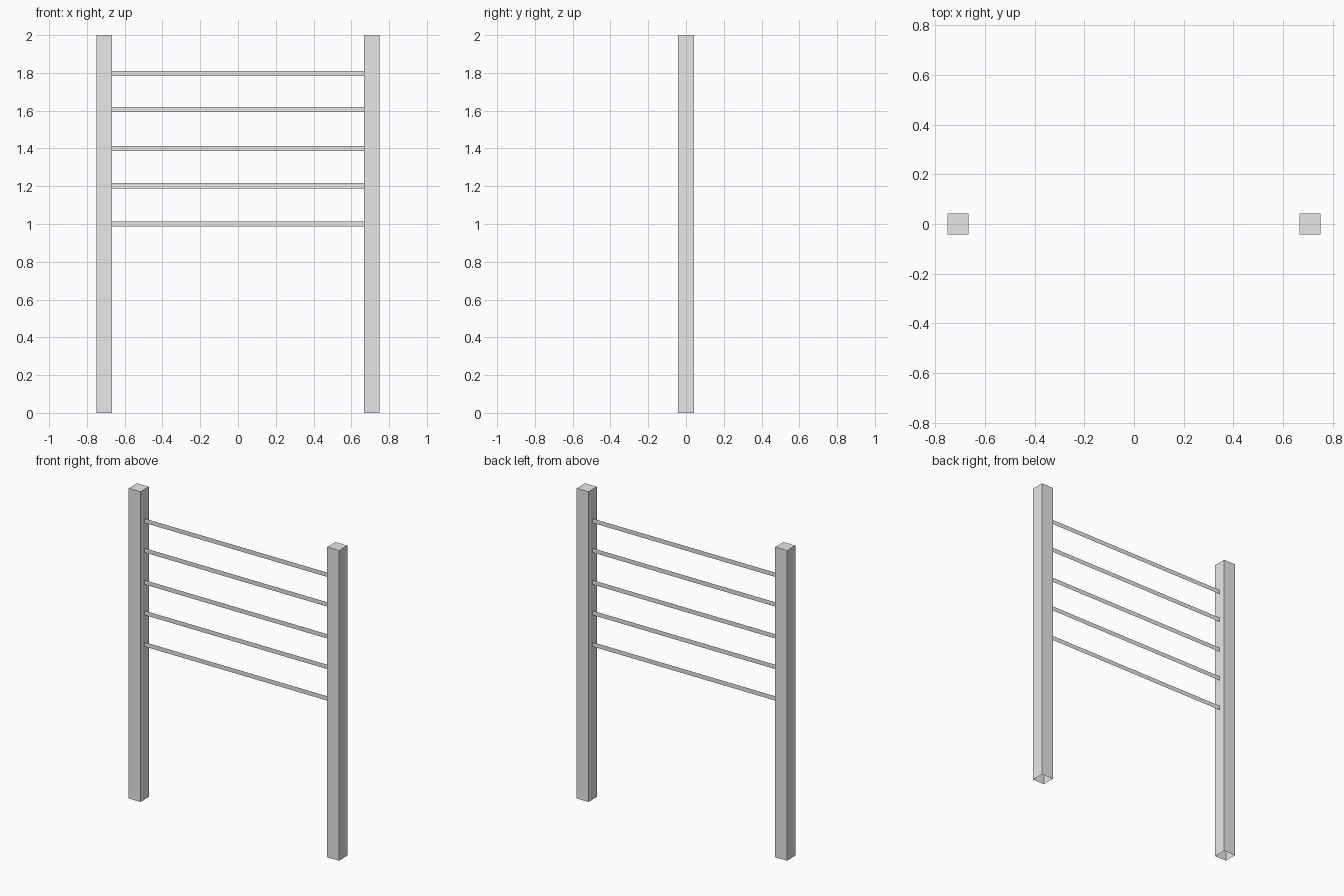
import bpy
import bmesh

cube = bpy.data.objects.get("Cube")
if cube:
    bpy.data.objects.remove(cube, do_unlink=True)

POST_X = 0.708       # post centre
POST_W = 0.084       # post width
POST_H = 2.0
RUNG_H = 0.028
RUNG_LEVELS = (1.0, 1.203, 1.4, 1.606, 1.797)

grey = bpy.data.materials.new("light_grey")
grey.use_nodes = True
grey.diffuse_color = (0.8, 0.8, 0.8, 1)
grey.node_tree.nodes["Principled BSDF"].inputs["Base Color"].default_value = (0.8, 0.8, 0.8, 1)


def add_part(name, bm, location):
    mesh = bpy.data.meshes.new(name)
    bm.to_mesh(mesh)
    bm.free()
    mesh.materials.append(grey)
    part = bpy.data.objects.new(name, mesh)
    part.location = location
    bpy.context.collection.objects.link(part)


def add_post(name, x):
    # Square post, open at the foot
    bm = bmesh.new()
    bmesh.ops.create_cube(bm, size=1)
    bmesh.ops.scale(bm, vec=(POST_W, POST_W, POST_H), verts=bm.verts)
    bm.normal_update()
    foot = [f for f in bm.faces if f.normal.z < -0.5]
    bmesh.ops.delete(bm, geom=foot, context='FACES_ONLY')
    add_post_z = POST_H / 2
    add_part(name, bm, (x, 0, add_post_z))


def add_rung(name, z):
    # Flat upright strip between the inner post faces
    half = POST_X - POST_W / 2
    bm = bmesh.new()
    corners = [(-half, -1), (half, -1), (half, 1), (-half, 1)]
    bm.faces.new([bm.verts.new((x, 0, s * RUNG_H / 2)) for x, s in corners])
    add_part(name, bm, (0, 0, z))


add_post("left_post", POST_X)
add_post("right_post", -POST_X)
for i, level in enumerate(RUNG_LEVELS, 1):
    add_rung(f"rung_{i}", level)
